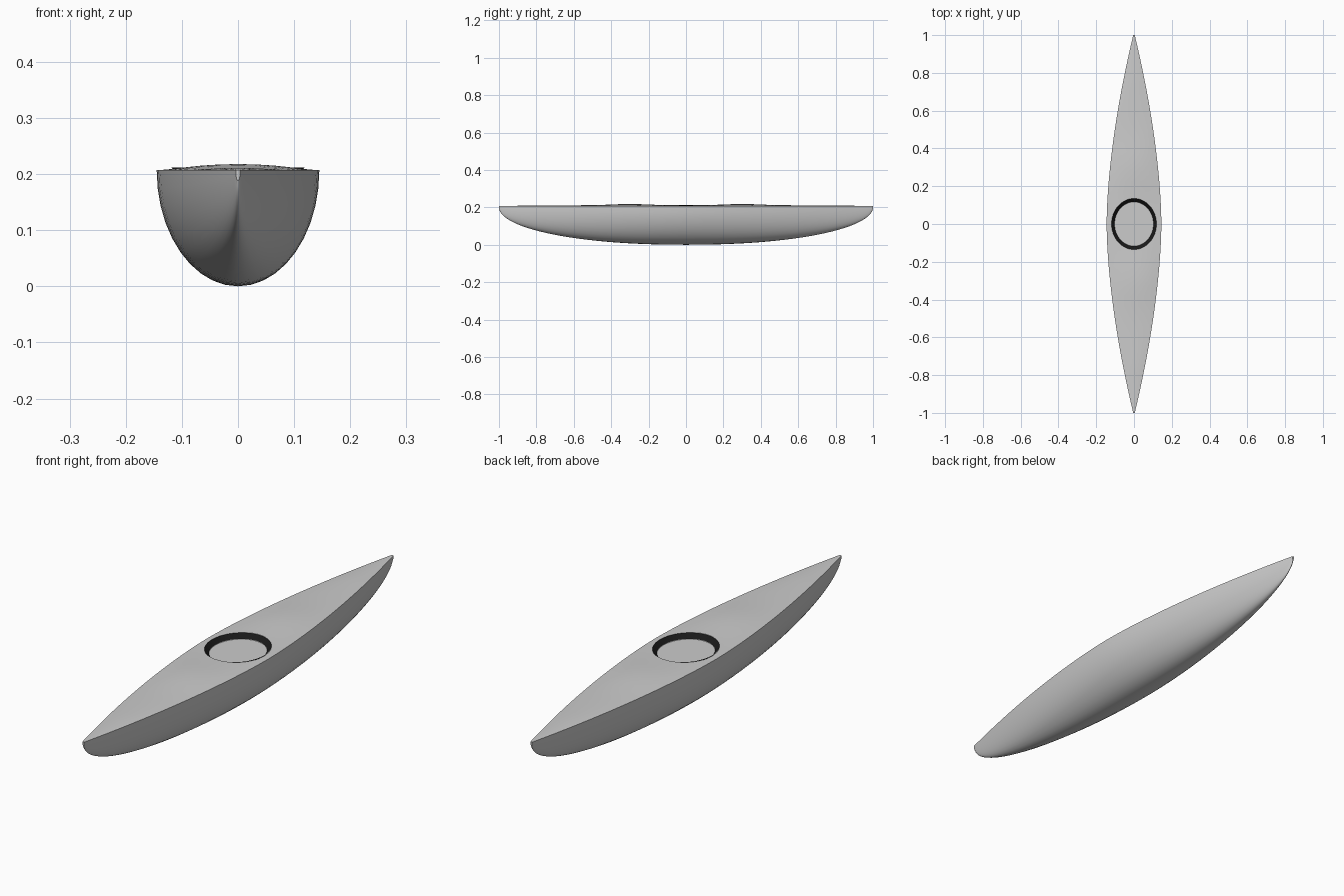
import bpy, bmesh, math

if "Cube" in bpy.data.objects:
    bpy.data.objects.remove(bpy.data.objects["Cube"])

STATIONS, HULL_SEGS, DECK_SEGS = 56, 20, 8
RIM_OUT, RIM_IN = (0.119, 0.135), (0.103, 0.117)
FLOOR_Z, RIM_Z = 0.193, 0.209


def make_object(name, bm):
    bmesh.ops.recalc_face_normals(bm, faces=bm.faces)
    mesh = bpy.data.meshes.new(name)
    bm.to_mesh(mesh)
    bm.free()
    obj = bpy.data.objects.new(name, mesh)
    bpy.context.collection.objects.link(obj)
    return obj


def section(y):
    """Closed cross-section: half-ellipse hull, gently crowned deck."""
    t = abs(y)
    width = 0.004 + 0.141 * (1 - t ** 1.7)
    keel = min(0.2 * (1 - math.sqrt(max(0, 1 - t ** 2.17))), 0.188)
    edge = 0.207
    crown = 0.004 + 0.007 * math.exp(-((t - 0.3) / 0.14) ** 2)
    crown *= min(1, (1 - t) * 4)
    pts = []
    for i in range(HULL_SEGS + 1):
        a = math.pi * i / HULL_SEGS
        pts.append((-width * math.cos(a), y, edge - (edge - keel) * math.sin(a)))
    for i in range(1, DECK_SEGS):
        s = 1 - 2 * i / DECK_SEGS
        pts.append((width * s, y, edge + crown * (1 - s * s)))
    return pts


def ellipse(bm, radii, z, n=48):
    return [bm.verts.new((radii[0] * math.cos(2 * math.pi * i / n),
                          radii[1] * math.sin(2 * math.pi * i / n), z))
            for i in range(n)]


def bridge(bm, a, b):
    for i in range(len(a)):
        j = (i + 1) % len(a)
        bm.faces.new((a[i], a[j], b[j], b[i]))


# Hull and deck, lofted with stations bunched toward the tips
bm = bmesh.new()
rings = []
for k in range(STATIONS + 1):
    y = -math.cos(math.pi * k / STATIONS)
    rings.append([bm.verts.new(p) for p in section(y)])
for a, b in zip(rings, rings[1:]):
    bridge(bm, a, b)
bm.faces.new(rings[0])
bm.faces.new(rings[-1])
hull = make_object("hull", bm)

# Tapered cutter for the shallow cockpit recess
slope = [(RIM_OUT[k] - RIM_IN[k]) / (RIM_Z - FLOOR_Z) for k in (0, 1)]
high = 0.26
bm = bmesh.new()
low_ring = ellipse(bm, RIM_IN, FLOOR_Z)
mid_ring = ellipse(bm, RIM_OUT, RIM_Z)
top_ring = ellipse(bm, RIM_OUT, high)
bridge(bm, low_ring, mid_ring)
bridge(bm, mid_ring, top_ring)
bm.faces.new(low_ring)
bm.faces.new(top_ring)
cutter = make_object("cockpit_cutter", bm)
cutter.hide_render = True
cutter.hide_viewport = False
cutter.display_type = 'WIRE'

cut = hull.modifiers.new("cockpit", 'BOOLEAN')
cut.object = cutter
cut.operation = 'DIFFERENCE'
cut.solver = 'EXACT'
bpy.context.view_layer.objects.active = hull
hull.select_set(True)
bpy.ops.object.modifier_apply(modifier=cut.name)
bpy.data.objects.remove(cutter)
bpy.ops.object.shade_smooth_by_angle(angle=math.radians(40))

# Black sloping cockpit rim
bm = bmesh.new()
bridge(bm, ellipse(bm, RIM_IN, FLOOR_Z + 0.0015),
       ellipse(bm, RIM_OUT, RIM_Z + 0.0025))
rim = make_object("cockpit_rim", bm)
if rim.data.polygons[0].normal.z < 0:
    rim.data.flip_normals()
black = bpy.data.materials.new("black_rim")
black.diffuse_color = (0.01, 0.01, 0.01, 1)
black.use_nodes = True
black.node_tree.nodes["Principled BSDF"].inputs["Base Color"].default_value = black.diffuse_color
rim.data.materials.append(black)
for p in rim.data.polygons:
    p.use_smooth = True
